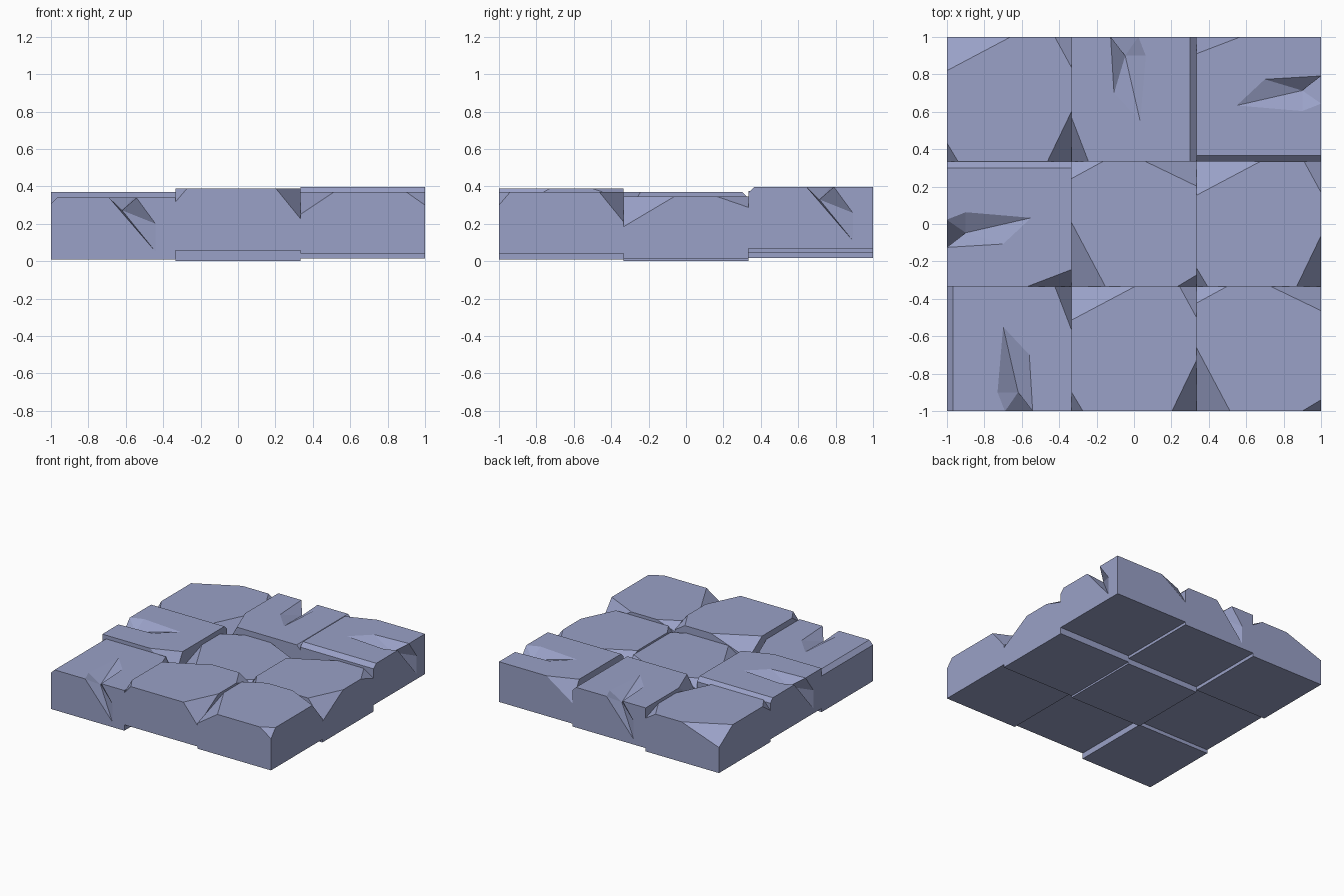
import bpy, bmesh, math
from mathutils import Vector

if "Cube" in bpy.data.objects:
    bpy.data.objects.remove(bpy.data.objects["Cube"])

H = 1 / 3      # half width of one tile
T = 0.33       # tile thickness

stone = bpy.data.materials.new("slate_stone")
stone.diffuse_color = (0.32, 0.355, 0.57, 1)
stone.use_nodes = True
stone.node_tree.nodes["Principled BSDF"].inputs["Base Color"].default_value = stone.diffuse_color


def add_object(name, bm):
    bmesh.ops.recalc_face_normals(bm, faces=bm.faces[:])
    mesh = bpy.data.meshes.new(name)
    bm.to_mesh(mesh)
    bm.free()
    mesh.materials.append(stone)
    ob = bpy.data.objects.new(name, mesh)
    bpy.context.collection.objects.link(ob)
    return ob


def slab():
    bm = bmesh.new()
    bmesh.ops.create_cube(bm, size=1)
    for v in bm.verts:
        v.co = (v.co.x * 2 * H, v.co.y * 2 * H, (v.co.z + 0.5) * T)
    return bm


def cut(bm, a, b, c):
    """Remove everything above / outside the plane through a, b, c."""
    a, b, c = Vector(a), Vector(b), Vector(c)
    n = (b - a).cross(c - a).normalized()
    if n.z < 0:
        n = -n
    r = bmesh.ops.bisect_plane(bm, geom=bm.verts[:] + bm.edges[:] + bm.faces[:],
                               plane_co=a, plane_no=n, clear_outer=True)
    edges = [e for e in r["geom_cut"] if isinstance(e, bmesh.types.BMEdge)]
    bmesh.ops.contextual_create(bm, geom=edges)


def chip(bm, sx, sy, ax, ay, depth):
    """Break off an upper corner: reach along x, along y, and down."""
    x, y = sx * H, sy * H
    cut(bm, (x - sx * ax, y, T), (x, y - sy * ay, T), (x, y, T - depth))


# Tile with four chipped corners
bm = slab()
for sx, sy, ax, ay, d in [(-1, 1, 0.34, 0.18, 0.12), (-1, -1, 0.06, 0.10, 0.07),
                          (1, -1, 0.13, 0.27, 0.16), (1, 1, 0.09, 0.165, 0.057)]:
    chip(bm, sx, sy, ax, ay, d)
chipped = add_object("chipped_tile", bm)

# Tile with a bevelled edge, one chipped corner and a slanting crack
bm = slab()
c = 0.033
cut(bm, (-H, -H, T - c), (-H, H, T - c), (-H + c, 0, T))
chip(bm, 1, 1, 0.09, 0.235, 0.16)
cracked = add_object("cracked_tile", bm)

# Crack cutter: shallow valley that drops into a leaning slit at the tile edge
F = -0.3345    # just outside the tile's edge
bm = bmesh.new()
rim = [(-0.033, 0.117), (-0.063, -0.233), (-0.023, F), (0.125, F), (0.107, -0.033)]
low = [bm.verts.new((x, y, T)) for x, y in rim]
high = [bm.verts.new((x, y, T + 0.02)) for x, y in rim]
p, q, r = (bm.verts.new(v) for v in [(0.047, -0.233, 0.262), (0.227, F, 0.04), (0.227, F, 0.19)])
tip, l1, l2, r2, r1 = low
bm.faces.new(high)
for i in range(5):
    j = (i + 1) % 5
    bm.faces.new((low[i], low[j], high[j], high[i]))
for f in [(tip, l1, p), (l1, l2, p), (tip, p, r1), (r1, p, r2),
          (l2, q, p), (p, q, r), (p, r, r2), (l2, r2, r, q)]:
    bm.faces.new(f)
cutter = add_object("crack_cutter", bm)
cutter.hide_render = True
mod = cracked.modifiers.new("crack", 'BOOLEAN')
mod.operation = 'DIFFERENCE'
mod.solver = 'EXACT'
mod.object = cutter
bpy.context.view_layer.objects.active = cracked
bpy.ops.object.modifier_apply(modifier=mod.name)
bpy.data.objects.remove(cutter)

# Layout: kind, quarter turns, base height; rows from front to back
layout = [
    [(cracked, 0, 0.01), (chipped, 0, 0.058), (chipped, 1, 0.04)],
    [(cracked, 3, 0.04), (chipped, 1, 0.00), (chipped, 0, 0.015)],
    [(chipped, 0, 0.018), (cracked, 2, 0.045), (cracked, 1, 0.068)],
]
for iy, (row, tiles) in enumerate(zip(("front", "middle", "back"), layout)):
    for ix, (col, (kind, turns, z)) in enumerate(zip(("left", "centre", "right"), tiles)):
        ob = bpy.data.objects.new(f"{row}_{col}_tile", kind.data)
        ob.location = ((ix - 1) * 2 * H, (iy - 1) * 2 * H, z)
        ob.rotation_euler.z = turns * math.pi / 2
        bpy.context.collection.objects.link(ob)

for ob in (chipped, cracked):
    bpy.data.objects.remove(ob)
